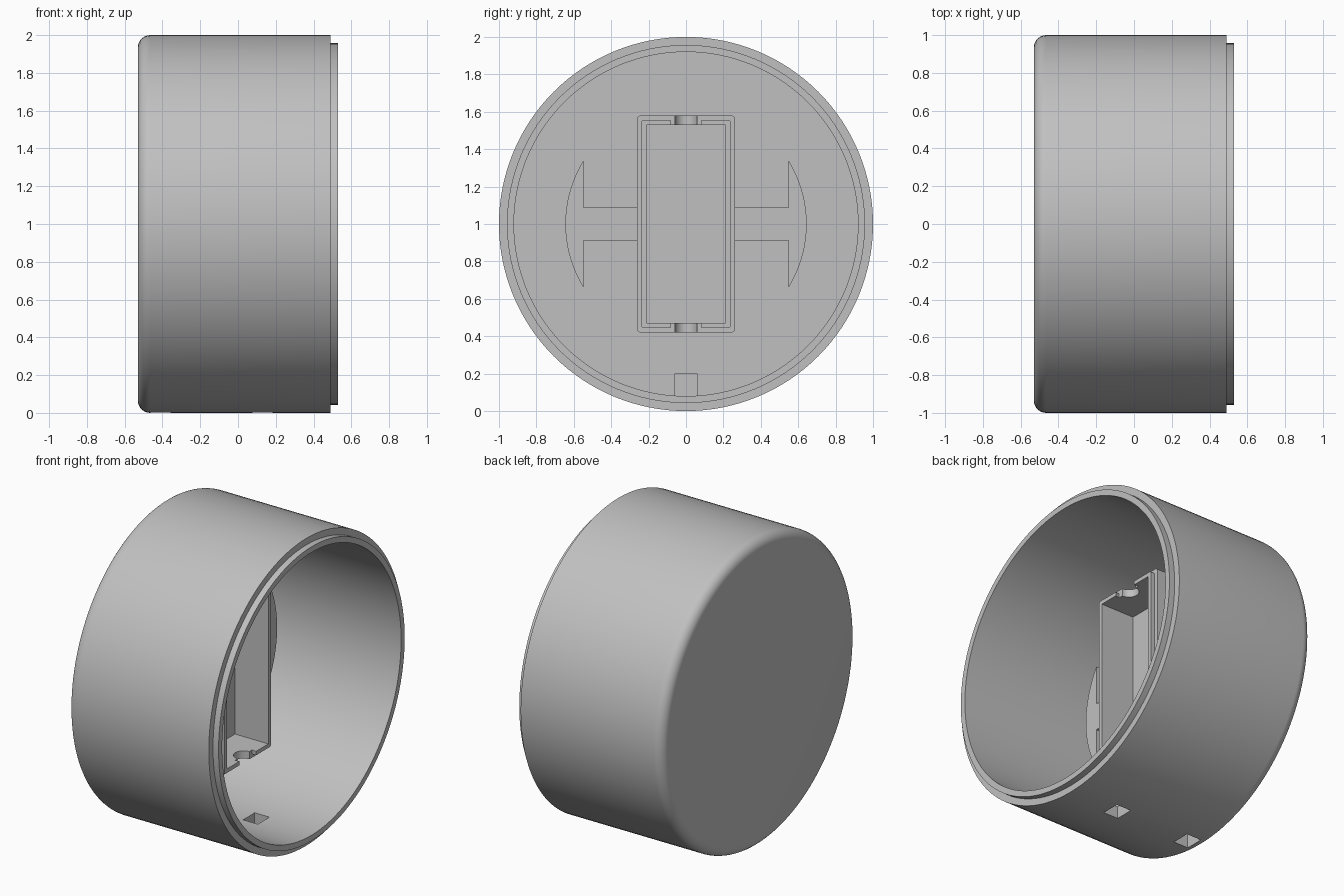
import bpy, bmesh, math
from mathutils import Matrix

if "Cube" in bpy.data.objects:
    bpy.data.objects.remove(bpy.data.objects["Cube"], do_unlink=True)

GREY = (0.53, 0.53, 0.53, 1)
mat = bpy.data.materials.new("light_grey")
mat.use_nodes = True
mat.diffuse_color = GREY
mat.node_tree.nodes["Principled BSDF"].inputs["Base Color"].default_value = GREY

FLOOR, DECK, STEP, RIM = -0.45, -0.17, 0.04, 0.07
MID = 1.0   # height of the cup's axis


def make(name, bm):
    bmesh.ops.remove_doubles(bm, verts=bm.verts, dist=1e-5)
    bmesh.ops.recalc_face_normals(bm, faces=bm.faces)
    me = bpy.data.meshes.new(name)
    bm.to_mesh(me)
    bm.free()
    me.materials.append(mat)
    ob = bpy.data.objects.new(name, me)
    bpy.context.collection.objects.link(ob)
    return ob


def extrude_x(name, outline, x0, x1):
    """Prism along x from a (y, z) outline centred on the cup's axis."""
    bm = bmesh.new()
    face = bm.faces.new([bm.verts.new((x0, y, z + MID)) for y, z in outline])
    new = bmesh.ops.extrude_face_region(bm, geom=[face])["geom"]
    verts = [g for g in new if isinstance(g, bmesh.types.BMVert)]
    bmesh.ops.translate(bm, verts=verts, vec=(x1 - x0, 0, 0))
    return make(name, bm)


def rounded_rect(hy, hz, r=0.0):
    if r == 0:
        return [(hy, hz), (-hy, hz), (-hy, -hz), (hy, -hz)]
    pts = []
    for k, (sy, sz) in enumerate([(1, 1), (-1, 1), (-1, -1), (1, -1)]):
        for i in range(5):
            a = math.pi / 2 * (k + i / 4)
            pts.append((sy * (hy - r) + r * math.cos(a), sz * (hz - r) + r * math.sin(a)))
    return pts


def cylinder_z(name, r, x, depth):
    bm = bmesh.new()
    bmesh.ops.create_cone(bm, cap_ends=True, segments=48, radius1=r, radius2=r,
                          depth=depth, matrix=Matrix.Translation((x, 0, MID)))
    return make(name, bm)


def cut(ob, cutters):
    for c in cutters:
        m = ob.modifiers.new("cut", 'BOOLEAN')
        m.operation, m.solver, m.object = 'DIFFERENCE', 'EXACT', c
    dg = bpy.context.evaluated_depsgraph_get()
    me = bpy.data.meshes.new_from_object(ob.evaluated_get(dg))
    ob.modifiers.clear()
    ob.data = me
    for c in cutters:
        bpy.data.objects.remove(c, do_unlink=True)


# Cup: lathed round the x axis, with a rounded closed end and a stepped rim
fillet = 0.065
profile = [(-0.53, 0)]
for i in range(9):
    a = math.pi / 2 * i / 8
    profile.append((-0.53 + fillet * (1 - math.cos(a)), 1 - fillet * (1 - math.sin(a))))
profile += [(0.49, 1), (0.49, 0.957), (0.53, 0.957), (0.53, 0.92), (FLOOR, 0.92), (FLOOR, 0)]
bm = bmesh.new()
verts = [bm.verts.new((x, 0, r)) for x, r in profile]
edges = [bm.edges.new(pair) for pair in zip(verts, verts[1:])]
bmesh.ops.spin(bm, geom=verts + edges, cent=(0, 0, 0), axis=(1, 0, 0),
               angle=2 * math.pi, steps=128)
bmesh.ops.translate(bm, verts=bm.verts, vec=(0, 0, MID))
cup = make("cup_shell", bm)

# Two square slots through the underside
slots = [extrude_x("slot_cutter", [(y, z - 0.95) for y, z in rounded_rect(0.06, 0.15)],
                   x - 0.053, x + 0.053) for x in (0.13, -0.41)]
cut(cup, slots)

# Central compartment: rounded wall, raised inner lip, round notches at both ends
wall = extrude_x("compartment_wall", rounded_rect(0.263, 0.58, 0.02), FLOOR - 0.02, STEP)
cut(wall, [extrude_x("cavity_cutter", rounded_rect(0.212, 0.53), DECK, 0.2),
           cylinder_z("notch_cutter", 0.06, STEP, 1.4)])
lip = extrude_x("compartment_lip", rounded_rect(0.238, 0.556, 0.01), STEP - 0.005, RIM)
cut(lip, [extrude_x("cavity_cutter", rounded_rect(0.212, 0.53), DECK, 0.2),
          cylinder_z("notch_cutter", 0.088, STEP, 1.4)])
parts = [cup, wall, lip]

# T-shaped brackets: a stem ending in a circle segment, one on each side
radius, chord, stem = 0.645, 0.547, 0.088
spread = math.acos(chord / radius)
arc = [(radius * math.cos(a), radius * math.sin(a))
       for a in (spread * (i / 12 - 1) for i in range(25))]
bracket = [(0.24, -stem), (chord, -stem)] + arc + [(chord, stem), (0.24, stem)]
for side, s in (("left", -1), ("right", 1)):
    name = "back_bracket" if s > 0 else "front_bracket"
    parts.append(extrude_x(name, [(s * y, z) for y, z in bracket], FLOOR - 0.02, DECK))

# Smooth shading with crisp edges
for ob in parts:
    bpy.ops.object.select_all(action='DESELECT')
    ob.select_set(True)
    bpy.context.view_layer.objects.active = ob
    bpy.ops.object.shade_smooth_by_angle(angle=math.radians(30))
